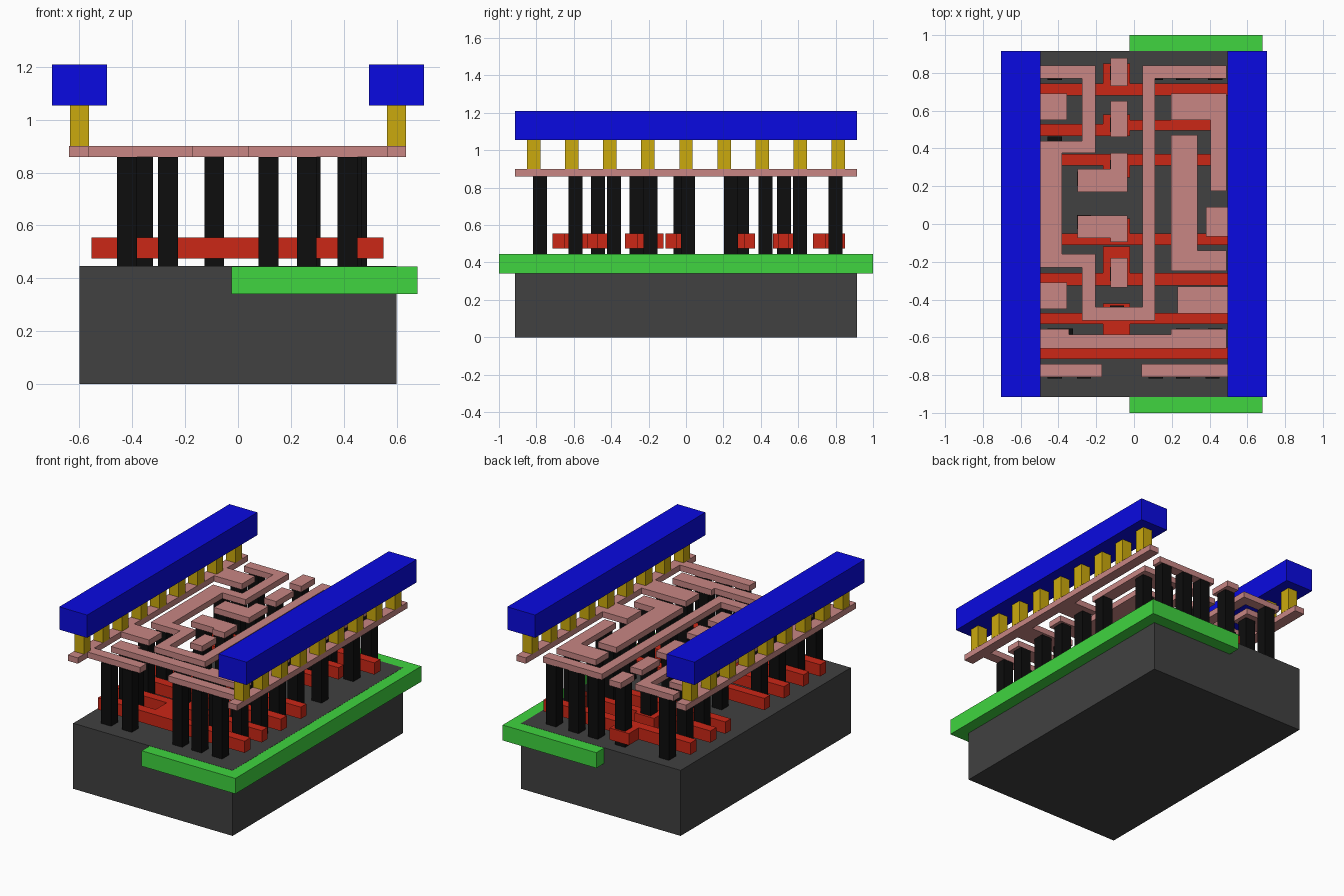
import bpy, bmesh

def material(name, rgb):
    m = bpy.data.materials.new(name)
    m.diffuse_color = (*rgb, 1)
    return m

DARK = material("dark_grey", (0.052, 0.052, 0.052))
GREEN = material("green", (0.05, 0.66, 0.05))
RED = material("red", (0.6, 0.02, 0.008))
BLACK = material("black", (0.004, 0.004, 0.004))
PINK = material("pink", (0.58, 0.24, 0.23))
GOLD = material("gold", (0.6, 0.4, 0.004))
BLUE = material("blue", (0.003, 0.003, 0.75))

def slabs(name, rects, z0, z1, mat):
    """One object made of boxes; each rect is (x0, x1, y0, y1)."""
    bm = bmesh.new()
    for x0, x1, y0, y1 in rects:
        cube = bmesh.ops.create_cube(bm, size=1)["verts"]
        for v in cube:
            v.co = (x1 if v.co.x > 0 else x0,
                    y1 if v.co.y > 0 else y0,
                    z1 if v.co.z > 0 else z0)
    me = bpy.data.meshes.new(name)
    bm.to_mesh(me)
    bm.free()
    me.materials.append(mat)
    ob = bpy.data.objects.new(name, me)
    bpy.context.collection.objects.link(ob)

def square(x, y, h=0.0375):
    return (x - h, x + h, y - h, y + h)

# Substrate and well
slabs("substrate", [(-0.6, 0.6, -0.915, 0.915)], 0, 0.446, DARK)
slabs("well", [(-0.025, 0.68, -1, 1)], 0.34, 0.445, GREEN)

# Gate bars: (bar y0, bar y1), (pad y0, pad y1), right end
gates = [
    (0.68, 0.745, 0.745, 0.85, 0.55),
    (0.465, 0.53, 0.53, 0.58, -0.02),
    (0.31, 0.37, 0.245, 0.31, 0.41),
    (-0.11, -0.05, -0.05, 0.03, 0.55),
    (-0.325, -0.26, -0.26, -0.12, 0.55),
    (-0.53, -0.47, -0.47, -0.42, 0.55),
    (-0.715, -0.65, -0.65, -0.52, 0.55),
]
for i, (y0, y1, p0, p1, xr) in enumerate(gates):
    rects = [(-0.555, xr, y0, y1), (-0.165, -0.02, p0, p1)]
    if i == 1:  # this bar steps sideways on the right
        rects.append((-0.02, 0.41, 0.495, 0.55))
    slabs(f"gate_bar_{i + 1}", rects, 0.475, 0.555, RED)

# Contact pillars, listed by row: y and the x positions
rows = [
    (-0.78, (-0.42, -0.265, 0.115, 0.26, 0.415)),
    (-0.59, (-0.42, -0.36, 0.26, 0.43)),
    (-0.47, (-0.09,)),
    (-0.385, (-0.42, 0.275, 0.43)),
    (-0.265, (-0.09,)),
    (-0.19, (-0.42, 0.26, 0.43)),
    (-0.03, (-0.09,)),
    (0.01, (-0.265, 0.43)),
    (0.24, (-0.265, 0.45)),
    (0.3, (-0.09,)),
    (0.425, (-0.42, 0.26)),
    (0.525, (-0.09,)),
    (0.61, (-0.42, 0.26, 0.43)),
    (0.8, (-0.42, -0.09, 0.115, 0.26, 0.43)),
]
slabs("contact_pillars", [square(x, y) for y, xs in rows for x in xs],
      0.44, 0.86, BLACK)

# Lower metal: rails with stubs, then the separate wires
wires = {
    "left_lower_rail": [(-0.64, -0.565, -0.915, 0.915),
                        (-0.565, -0.355, 0.55, 0.69),
                        (-0.565, -0.355, -0.45, -0.31),
                        (-0.565, -0.17, -0.81, -0.74)],
    "right_lower_rail": [(0.565, 0.635, -0.915, 0.915),
                         (0.38, 0.565, -0.065, 0.09),
                         (0.23, 0.565, -0.475, -0.33),
                         (0.04, 0.565, -0.81, -0.74)],
    "long_loop_wire": [(-0.495, -0.275, 0.77, 0.84),
                       (-0.275, -0.205, 0.44, 0.84),
                       (-0.495, -0.275, 0.375, 0.44),
                       (-0.275, -0.205, 0.375, 0.44),
                       (-0.495, -0.38, -0.16, 0.375),
                       (-0.495, -0.275, -0.23, -0.16),
                       (-0.275, -0.205, -0.51, -0.16),
                       (-0.205, 0.045, -0.51, -0.44),
                       (0.045, 0.11, -0.51, 0.84),
                       (0.11, 0.49, 0.77, 0.84)],
    "right_hook_wire": [(0.195, 0.49, 0.55, 0.69), (0.405, 0.49, 0.175, 0.55)],
    "right_bent_wire": [(0.195, 0.335, -0.14, 0.47),
                        (0.195, 0.49, -0.25, -0.14)],
    "cross_wire": [(-0.495, 0.49, -0.66, -0.585),
                   (-0.495, -0.345, -0.585, -0.555),
                   (0.195, 0.49, -0.585, -0.555)],
    "gate_pad_1": [(-0.125, -0.035, 0.73, 0.88)],
    "gate_pad_2": [(-0.125, -0.035, 0.46, 0.65)],
    "gate_pad_3": [(-0.3, -0.035, 0.17, 0.29), (-0.125, -0.035, 0.29, 0.375)],
    "gate_pad_4": [(-0.3, -0.035, -0.075, 0.045),
                   (-0.125, -0.035, -0.095, -0.075)],
    "gate_pad_5": [(-0.125, -0.035, -0.335, -0.18)],
}
for name, rects in wires.items():
    slabs(name, rects, 0.86, 0.9, PINK)

# Upper rails and the vias that carry them
for side, s in (("left", -1), ("right", 1)):
    slabs(f"{side}_vias", [square(s * 0.6, i * 0.2035, 0.036)
                           for i in range(-4, 5)], 0.9, 1.055, GOLD)
    slabs(f"{side}_upper_rail", [(s * 0.6 - 0.105, s * 0.6 + 0.105, -0.915, 0.915)],
          1.055, 1.21, BLUE)
